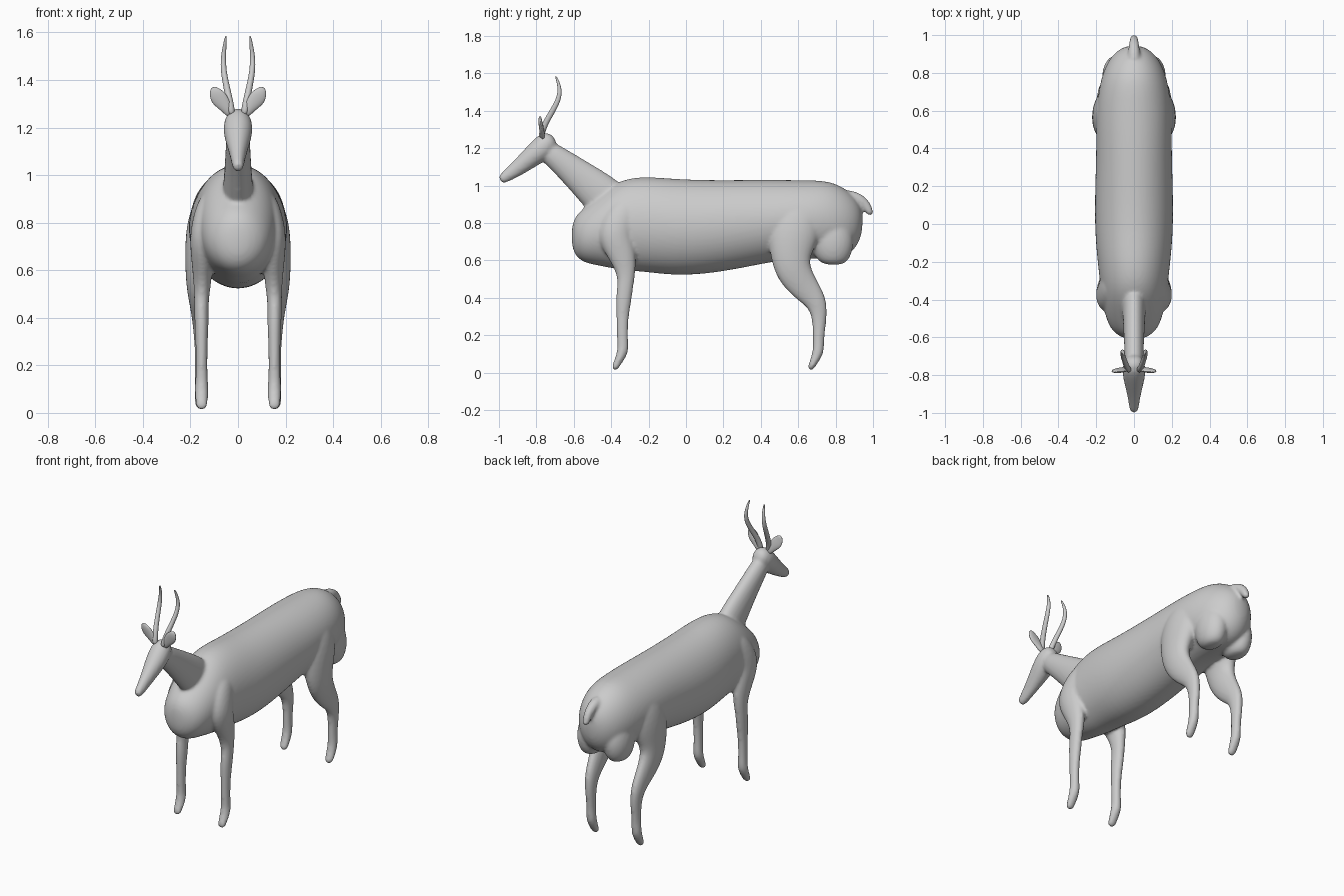
import bpy, bmesh, math
from mathutils import Vector

N = 16
GROW = 1.025  # makes up for subdivision shrink


def loft(bm, stations, axis=None, side=1):
    """Skin elliptical rings; station = (x, y, z, half width, half depth)."""
    pts = [Vector((s[0] * side, s[1], s[2])) for s in stations]
    rings = []
    for i, s in enumerate(stations):
        t = axis or (pts[min(i + 1, len(pts) - 1)] - pts[max(i - 1, 0)]).normalized()
        u = Vector((1, 0, 0))
        u = (u - t * t.dot(u)).normalized()
        v = t.cross(u)
        ring = []
        for k in range(N):
            a = 2 * math.pi * k / N
            p = pts[i] + u * (math.cos(a) * s[3] * GROW) + v * (math.sin(a) * s[4] * GROW)
            p.z = max(p.z, 0)
            ring.append(bm.verts.new(p))
        rings.append(ring)
    for r, q in zip(rings, rings[1:]):
        for k in range(N):
            bm.faces.new((r[k], r[(k + 1) % N], q[(k + 1) % N], q[k]))
    bm.faces.new(rings[0])
    bm.faces.new(rings[-1])


def finish(bm, name, blend=False):
    bmesh.ops.recalc_face_normals(bm, faces=bm.faces)
    me = bpy.data.meshes.new(name)
    bm.to_mesh(me)
    bm.free()
    me.shade_smooth()
    ob = bpy.data.objects.new(name, me)
    bpy.context.collection.objects.link(ob)
    sub = ob.modifiers.new("subdivide", 'SUBSURF')
    sub.levels = sub.render_levels = 2
    if blend:  # fuse overlapping parts into one skin
        rm = ob.modifiers.new("fuse", 'REMESH')
        rm.mode = 'VOXEL'
        rm.voxel_size = 0.009
        rm.use_smooth_shade = True
        sm = ob.modifiers.new("soften", 'SMOOTH')
        sm.factor = 0.5
        sm.iterations = 8
    return ob


bm = bmesh.new()

# Torso: y, centre z, half width, half height
torso = [(-.612, .73, .03, .05), (-.59, .73, .09, .11), (-.54, .735, .135, .15),
         (-.45, .765, .16, .195), (-.35, .79, .175, .242), (-.22, .795, .19, .255),
         (-.05, .775, .207, .258), (.15, .78, .207, .248), (.35, .80, .20, .23),
         (.5, .815, .20, .215), (.65, .82, .195, .208), (.77, .815, .175, .21),
         (.86, .80, .14, .18), (.92, .80, .09, .12), (.945, .81, .03, .05)]
loft(bm, [(0, y, z, a, b) for y, z, a, b in torso], axis=Vector((0, 1, 0)))

# Neck
loft(bm, [(0, -.36, .87, .07, .11), (0, -.45, .95, .062, .115), (0, -.58, 1.06, .054, .085),
          (0, -.70, 1.155, .05, .065), (0, -.76, 1.20, .045, .055)])

# Head
loft(bm, [(0, -.70, 1.25, .03, .03), (0, -.735, 1.235, .055, .062), (0, -.78, 1.19, .065, .065),
          (0, -.86, 1.125, .046, .05), (0, -.93, 1.07, .03, .038),
          (0, -.98, 1.037, .025, .028), (0, -.995, 1.028, .015, .018)])

# Tail
loft(bm, [(0, .84, .955, .035, .03), (0, .92, .935, .03, .03), (0, .96, .90, .026, .028),
          (0, .985, .855, .022, .02), (0, .99, .84, .012, .012)])

for s in (1, -1):
    # Front leg with shoulder
    loft(bm, [(.10, -.27, .92, .05, .07), (.125, -.35, .82, .065, .10), (.145, -.39, .73, .06, .095),
              (.15, -.34, .63, .045, .075), (.15, -.318, .53, .035, .05), (.155, -.325, .46, .03, .042),
              (.153, -.333, .39, .03, .043), (.153, -.34, .30, .026, .032), (.153, -.34, .17, .024, .029),
              (.153, -.335, .115, .029, .032), (.153, -.362, .06, .027, .022),
              (.153, -.388, .012, .026, .017)], side=s)
    # Hind leg with thigh
    loft(bm, [(.10, .62, .92, .07, .11), (.14, .58, .78, .083, .15), (.165, .555, .63, .058, .11),
              (.168, .575, .53, .05, .095), (.162, .645, .44, .037, .075), (.158, .705, .37, .032, .055),
              (.155, .715, .28, .027, .038), (.155, .707, .17, .024, .029),
              (.155, .71, .115, .029, .032), (.155, .685, .06, .027, .022),
              (.155, .66, .012, .026, .017)], side=s)
    # Rump lobe
    loft(bm, [(.09, .79, .575, .03, .04), (.09, .785, .60, .065, .09), (.09, .785, .70, .085, .12),
              (.08, .77, .82, .07, .10), (.07, .76, .88, .03, .04)], axis=Vector((0, 0, 1)), side=s)
finish(bm, "antelope_body", blend=True)

for s, label in ((1, "left"), (-1, "right")):
    # Horn: swept back, tip curling forward
    bm = bmesh.new()
    loft(bm, [(.025, -.775, 1.25, .016, .016), (.035, -.765, 1.31, .015, .016),
              (.05, -.725, 1.38, .013, .015), (.061, -.69, 1.44, .012, .014),
              (.062, -.674, 1.49, .011, .012), (.057, -.678, 1.54, .008, .009),
              (.05, -.698, 1.588, .004, .004)], side=s)
    finish(bm, label + "_horn")
    # Ear: flat leaf shape
    bm = bmesh.new()
    loft(bm, [(.03, -.765, 1.25, .016, .012), (.05, -.77, 1.285, .024, .013),
              (.078, -.775, 1.32, .037, .012), (.096, -.78, 1.347, .028, .010),
              (.107, -.78, 1.37, .010, .006)], side=s)
    finish(bm, label + "_ear")
